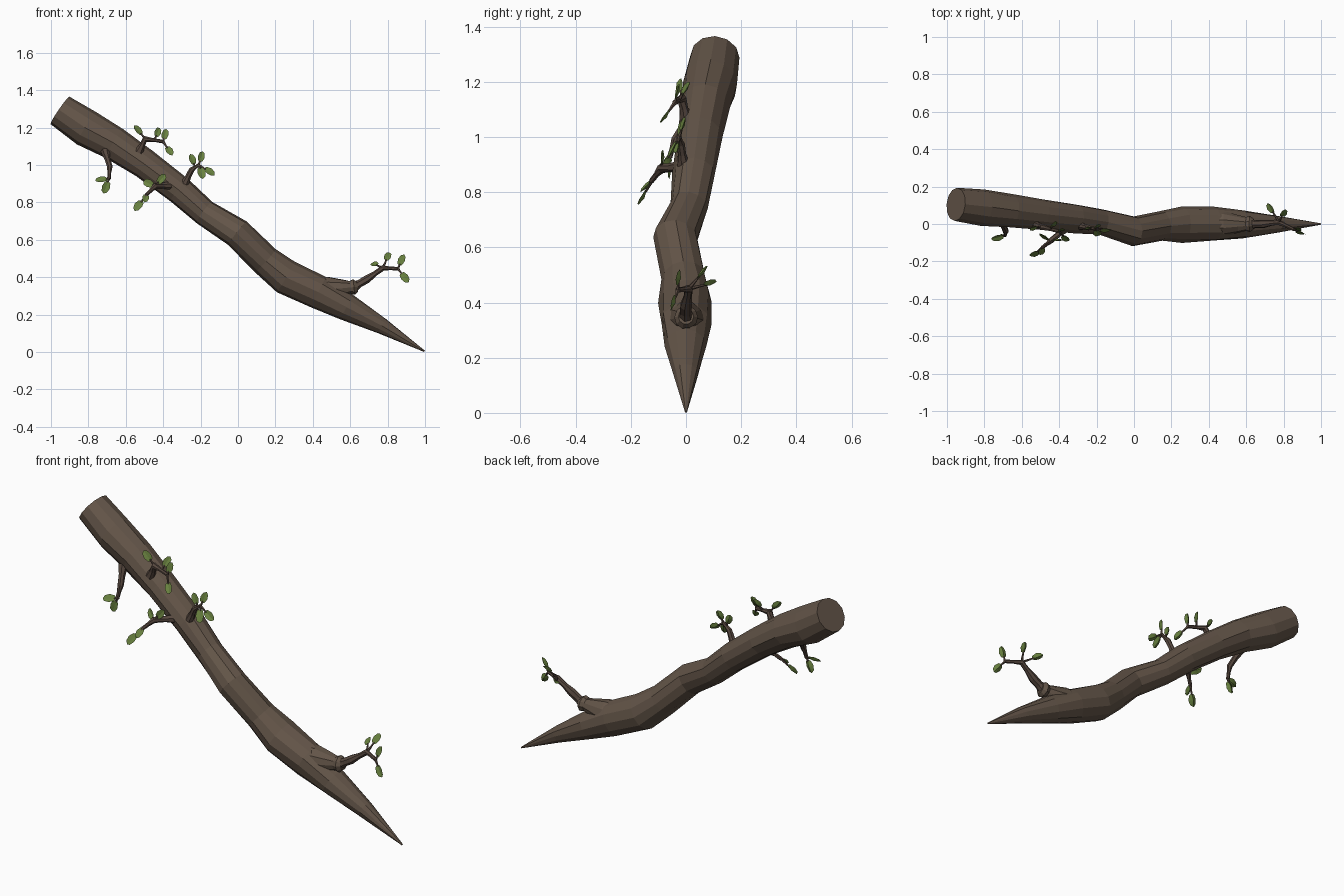
import bpy, bmesh, math, random
from mathutils import Vector

if "Cube" in bpy.data.objects:
    bpy.data.objects.remove(bpy.data.objects["Cube"])

random.seed(4)


def material(name, rgb):
    m = bpy.data.materials.new(name)
    m.diffuse_color = (*rgb, 1)
    m.use_nodes = True
    m.node_tree.nodes["Principled BSDF"].inputs["Base Color"].default_value = m.diffuse_color
    return m


BARK = material("bark brown", (0.125, 0.09, 0.065))
TWIG = material("twig brown", (0.095, 0.065, 0.05))
LEAF = material("leaf green", (0.14, 0.22, 0.05))


def finish(bm, name, mat):
    bmesh.ops.recalc_face_normals(bm, faces=bm.faces)
    me = bpy.data.meshes.new(name)
    bm.to_mesh(me)
    bm.free()
    me.materials.append(mat)
    ob = bpy.data.objects.new(name, me)
    bpy.context.collection.objects.link(ob)


def tube(bm, pts, radii, sides, jitter=0.0):
    """Closed tube through points, one radius per point."""
    rings = []
    for i, p in enumerate(pts):
        t = (pts[min(i + 1, len(pts) - 1)] - pts[max(i - 1, 0)]).normalized()
        u = Vector((0, 1, 0))
        u = (u - t * t.dot(u)).normalized()
        v = t.cross(u)
        ring = []
        for k in range(sides):
            a = 2 * math.pi * k / sides
            r = radii[i] * (1 + random.uniform(-jitter, jitter) * (0 < i < len(pts) - 1))
            ring.append(bm.verts.new(p + (u * math.cos(a) + v * math.sin(a)) * r))
        rings.append(ring)
    for a, b in zip(rings, rings[1:]):
        for k in range(sides):
            n = (k + 1) % sides
            bm.faces.new((a[k], a[n], b[n], b[k]))
    bm.faces.new(rings[0][::-1])
    bm.faces.new(rings[-1])


def leaf(bm, base, d, length):
    """Pointed, slightly folded leaf with a thin closed body."""
    n = Vector((random.uniform(-.4, .4), -1, random.uniform(.2, .9)))
    n = (n - d * d.dot(n)).normalized()
    s = d.cross(n)
    rim = []
    for k in range(8):
        a = math.pi * k / 4
        w = math.sin(a) * length * .3
        rim.append(bm.verts.new(base + d * length * (.5 - .5 * math.cos(a)) + s * w + n * abs(w) * .3))
    mid = base + d * length * .5
    front, back = bm.verts.new(mid + n * .001), bm.verts.new(mid - n * .007)
    for k in range(8):
        bm.faces.new((rim[k], rim[(k + 1) % 8], front))
        bm.faces.new((rim[(k + 1) % 8], rim[k], back))


def twig(name, path, radius, leaf_centres):
    """Knobbly tapering twig; each leaf hangs on a stem from the nearest outer knot."""
    corners = [Vector(p) for p in path]
    pts = [corners[0]]
    for a, b in zip(corners, corners[1:]):
        pts += [a.lerp(b, .5), b]
    last = len(pts) - 1
    radii = [(radius * (1 - i / last) ** 1.3 + .009) * (1.12 if i % 2 == 0 else .88) for i in range(last + 1)]
    bm, bl = bmesh.new(), bmesh.new()
    tube(bm, pts, radii, 7, .1)
    for centre in leaf_centres:
        c = Vector(centre)
        start = min(pts[2:], key=lambda p: (p - c).length)
        d = (c - start).normalized()
        base = c - d * .033
        tube(bm, [start, start.lerp(base, .6), base + d * .012], [.008, .006, .004], 5)
        leaf(bl, base, d, random.uniform(.062, .075))
    finish(bm, name, TWIG)
    finish(bl, name + "_leaves", LEAF)


# Main branch, cut at the upper end and pointed at the lower end
trunk = [(-.952, .105, 1.292), (-.81, .09, 1.195), (-.66, .07, 1.115), (-.5, .05, 1.005),
         (-.315, .03, .865), (-.178, .01, .745), (-.005, -.037, .635), (.145, -.01, .49),
         (.255, 0, .4), (.43, 0, .32), (.58, 0, .24), (.77, 0, .14), (.997, 0, .004)]
girth = [.089, .098, .088, .08, .077, .07, .08, .08, .097, .091, .075, .044, .004]
bm = bmesh.new()
tube(bm, [Vector(p) for p in trunk], girth, 12, .045)
finish(bm, "main_branch", BARK)

# Stub where the side branch forks off, ending in a collar
bm = bmesh.new()
tube(bm, [Vector((x, 0, .335 + (x > .5) * (x - .5) * .1)) for x in (.36, .48, .56, .6, .62, .64)],
     [.07, .068, .048, .036, .043, .028], 10, .04)
finish(bm, "fork_stub", BARK)

# Leafy twigs: path corners, base radius, leaf centres
twig("fork_twig", [(.61, 0, .343), (.69, 0, .39), (.775, .01, .45), (.855, -.03, .445)], .02,
     [(.73, .085, .468), (.8, .06, .51), (.875, -.025, .49), (.89, -.045, .4)])
twig("lower_twig", [(-.71, .02, 1.075), (-.685, -.04, .99), (-.69, -.06, .925)], .014,
     [(-.725, -.07, .92), (-.705, -.06, .885)])
twig("upper_twig", [(-.53, 0, 1.07), (-.495, -.015, 1.14), (-.4, -.04, 1.125)], .014,
     [(-.535, -.02, 1.185), (-.39, -.03, 1.165), (-.43, 0, 1.175), (-.367, -.075, 1.075)])
twig("front_twig", [(-.36, -.02, .89), (-.445, -.09, .885), (-.49, -.125, .84)], .014,
     [(-.53, -.155, .785), (-.495, -.145, .82), (-.475, -.07, .9), (-.41, -.085, .925)])
twig("middle_twig", [(-.285, -.01, .9), (-.248, -.02, .975), (-.21, -.025, 1)], .012,
     [(-.245, -.02, 1.03), (-.197, -.01, 1.045), (-.155, -.03, .965), (-.198, -.045, .96)])
